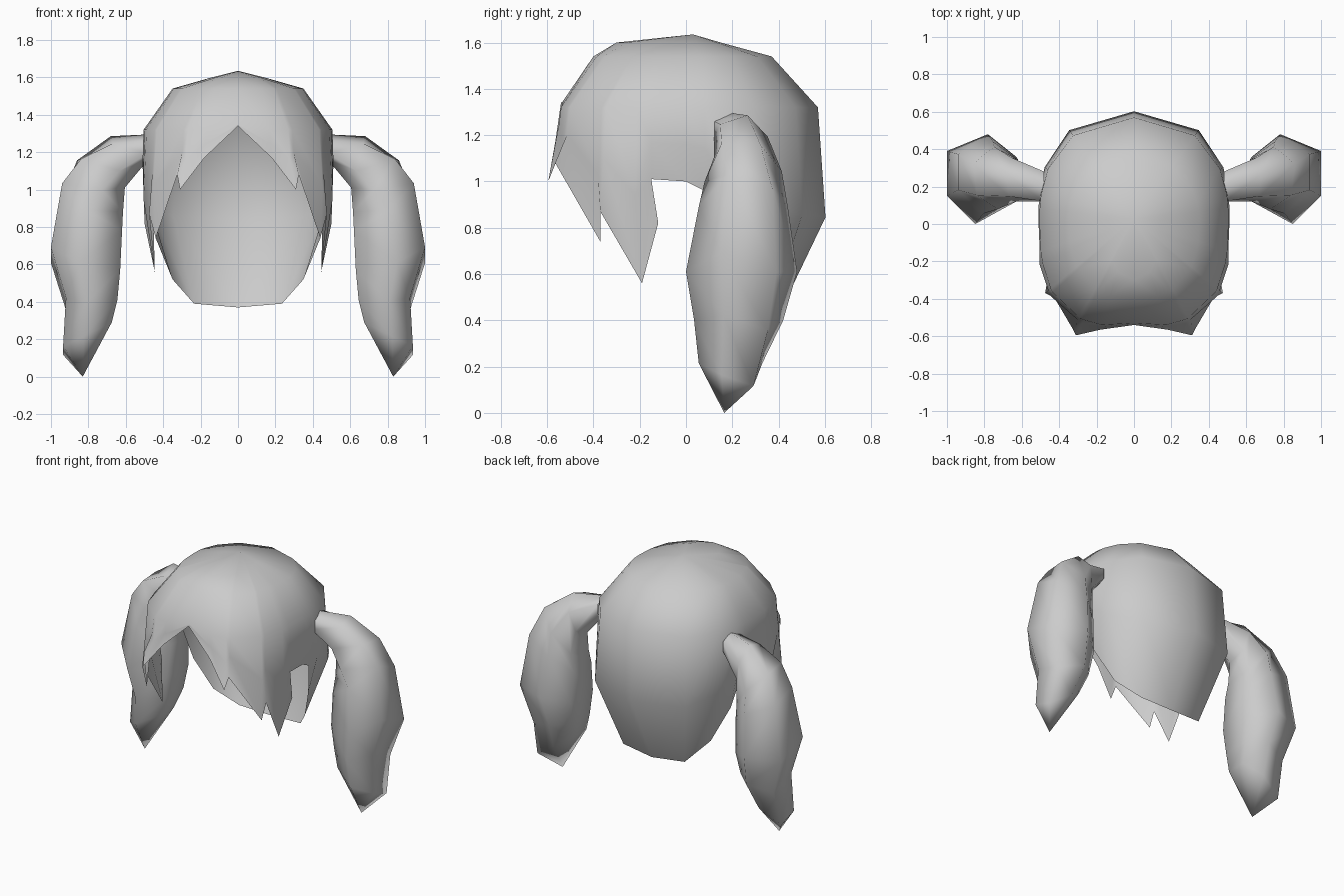
import bpy, bmesh, math
from mathutils import Vector

cube = bpy.data.objects.get("Cube")
if cube:
    bpy.data.objects.remove(cube, do_unlink=True)

hair = bpy.data.materials.new("hair grey")
hair.use_nodes = True
hair.diffuse_color = (0.6, 0.6, 0.6, 1)
hair.node_tree.nodes["Principled BSDF"].inputs["Base Color"].default_value = (0.6, 0.6, 0.6, 1)


def finish(bm, name):
    """Turn half a model into a smooth mirrored object."""
    mesh = bpy.data.meshes.new(name)
    bm.to_mesh(mesh)
    bm.free()
    mesh.materials.append(hair)
    mesh.shade_smooth()
    obj = bpy.data.objects.new(name, mesh)
    bpy.context.collection.objects.link(obj)
    mirror = obj.modifiers.new("Mirror", 'MIRROR')
    mirror.use_clip = True


# Head cap: height, reach to the front, reach to the back, half width, squareness
LEVELS = [(1.635, 0, 0, 0, 2), (1.6, .33, .12, .14, 2), (1.54, .43, .34, .35, 2),
          (1.32, .58, .54, .505, 2.3), (.85, .64, .575, .52, 2.4), (.37, .6, .35, .3, 2.4)]
CENTRE_Y = 0.03


def dome(angle, z):
    """Point on the cap at an angle from the front, at height z."""
    for hi, lo in zip(LEVELS, LEVELS[1:]):
        if z >= lo[0]:
            break
    t = (hi[0] - z) / (hi[0] - lo[0])
    front, back, half, n = (a + (b - a) * t for a, b in zip(hi[1:], lo[1:]))
    s, c = math.sin(angle), -math.cos(angle)
    depth, n = (front, n + .5) if c < 0 else (back, n)
    r = (abs(s / half) ** n + abs(c / depth) ** n) ** (-1 / n)
    return Vector((s * r, CENTRE_Y + c * r, z))


# Hem from the middle of the fringe, round the side lock, to the nape
HEM = [(0, -.54, 1.34), (.18, -.565, 1.17), (.31, -.595, 1.0), (.325, -.565, 1.08),
       (.44, -.37, .74), (.475, -.37, .87), (.445, -.19, .56),
       (.505, -.15, 1.01), (.495, 0, 1.0), (.485, .08, .96), (.44, .14, .74),
       (.35, .23, .52), (.235, .35, .39), (0, .375, .37)]
LOCK = 6

bm = bmesh.new()
crown = bm.verts.new((0, CENTRE_Y, LEVELS[0][0]))
columns = []
for x, y, z in HEM:
    angle = math.atan2(x, CENTRE_Y - y)
    shoulder = max(1.32, z + .01)
    heights = [1.6, 1.54, shoulder, (shoulder + z) / 2]
    points = [dome(angle, h) for h in heights] + [Vector((x, y, z))]
    if x == 0:
        for p in points:
            p.x = 0
    columns.append([bm.verts.new(p) for p in points])
for left, right in zip(columns, columns[1:]):
    bm.faces.new((crown, left[0], right[0]))
    for i in range(len(left) - 1):
        bm.faces.new((left[i], left[i + 1], right[i + 1], right[i]))
# Rear corner of the side lock
corner = bm.verts.new((.5, -.12, .82))
bm.faces.new((columns[LOCK][-1], corner, columns[LOCK + 1][-1]))
finish(bm, "hair_cap")

# Pigtail rings: outer x and z, inner x and z, front y, back y
RINGS = [(.48, 1.295, .48, 1.16, .12, .28), (.68, 1.288, .605, 1.01, .12, .35),
         (.86, 1.17, .615, .88, .08, .41), (.94, 1.0, .62, .78, .055, .44),
         (1.0, .65, .63, .57, 0, .48), (.92, .39, .645, .41, .035, .42),
         (.935, .14, .675, .29, .055, .33)]
SIDES = 6

bm = bmesh.new()
rings = []
for i, (ox, oz, ix, iz, front, back) in enumerate(RINGS):
    mid = Vector((ox + ix, front + back, oz + iz)) / 2
    across = Vector((ox - ix, 0, oz - iz)) / 2
    # The root has a ridge on top, which turns into a flat outer side
    turn = min(i, 3) / 3
    angles = [(k + turn / 2) * math.tau / SIDES for k in range(SIDES)]
    wide = max(math.cos(a) for a in angles)
    deep = max(math.sin(a) for a in angles)
    ring = []
    for a in angles:
        u, v = math.cos(a) / wide, math.sin(a) / deep
        p = mid + across * u
        dy = v * (back - front) / 2
        # Outer side sits further back and slopes down, ridges lean
        outer = max(u, 0) * turn
        ridge = (1 - abs(u)) * turn
        p += Vector((-.14 * dy * ridge, dy + .03 * outer, -.35 * dy * outer))
        ring.append(bm.verts.new(p))
    rings.append(ring)
tip = bm.verts.new((.83, .165, 0))
for k in range(SIDES):
    n = (k + 1) % SIDES
    for a, b in zip(rings, rings[1:]):
        bm.faces.new((a[k], a[n], b[n], b[k]))
    bm.faces.new((rings[-1][k], rings[-1][n], tip))
bmesh.ops.recalc_face_normals(bm, faces=bm.faces)
finish(bm, "pigtails")
